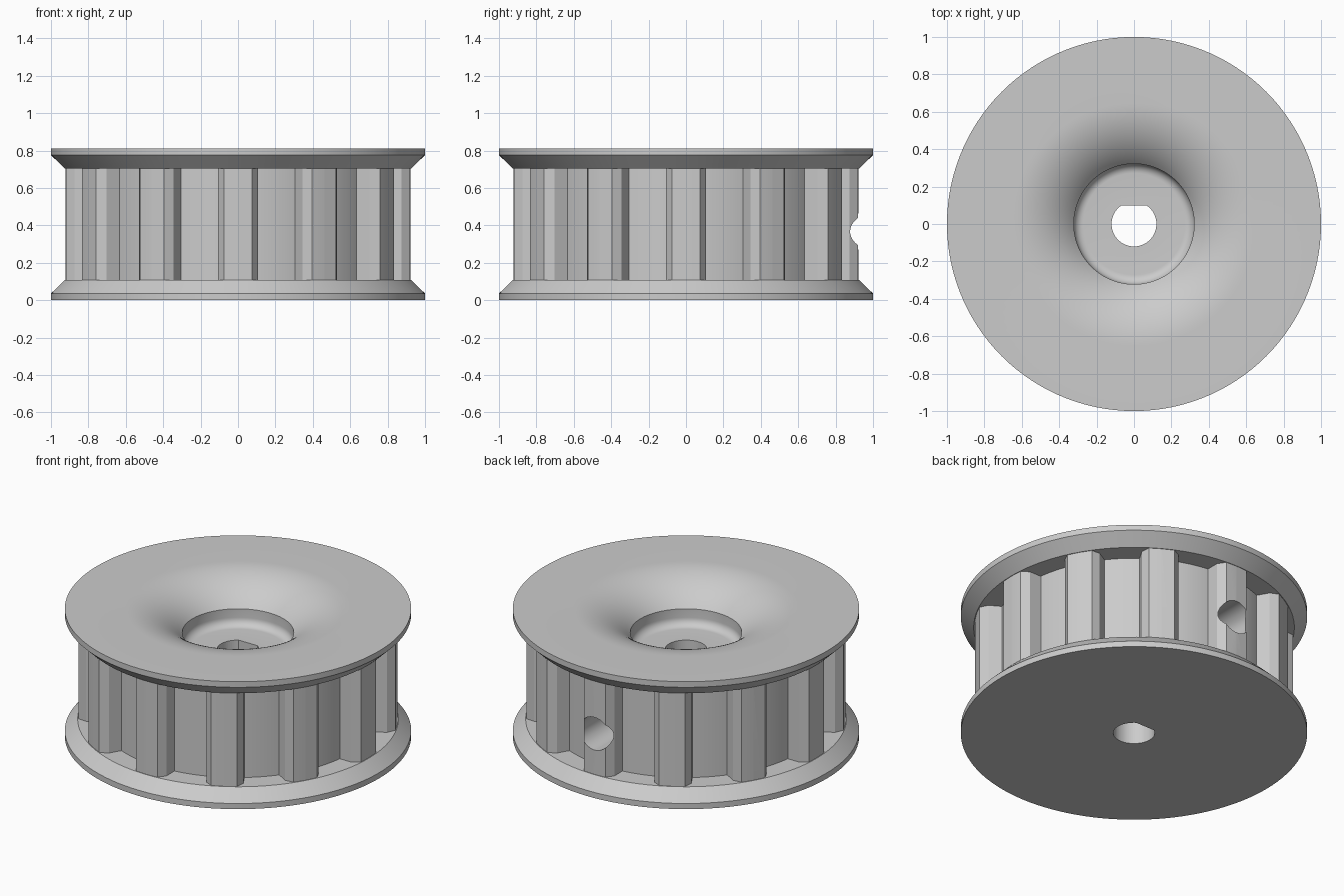
import bpy, bmesh, math
from mathutils import Matrix, Vector

cube = bpy.data.objects.get("Cube")
if cube:
    bpy.data.objects.remove(cube, do_unlink=True)

HEIGHT, RIM, LEDGE = 0.812, 0.036, 0.108
ROOT_R, TIP_R, FLANGE_R = 0.80, 0.923, 0.926
TEETH = 12

grey = bpy.data.materials.new("plain grey")
grey.use_nodes = True
colour = (0.6, 0.6, 0.6, 1)
grey.diffuse_color = colour
grey.node_tree.nodes["Principled BSDF"].inputs["Base Color"].default_value = colour


def finish(name, bm):
    bmesh.ops.recalc_face_normals(bm, faces=bm.faces)
    mesh = bpy.data.meshes.new(name)
    bm.to_mesh(mesh)
    bm.free()
    mesh.materials.append(grey)
    obj = bpy.data.objects.new(name, mesh)
    bpy.context.collection.objects.link(obj)
    return obj


def lathe(name, profile, steps):
    bm = bmesh.new()
    verts = [bm.verts.new((r, 0, z)) for r, z in profile]
    edges = [bm.edges.new(pair) for pair in zip(verts, verts[1:])]
    bmesh.ops.spin(bm, geom=verts + edges, cent=(0, 0, 0), axis=(0, 0, 1),
                   angle=math.tau, steps=steps, use_duplicate=False)
    bmesh.ops.remove_doubles(bm, verts=bm.verts, dist=1e-5)
    return finish(name, bm)


def prisms(name, outlines, z0, z1):
    bm = bmesh.new()
    for outline in outlines:
        face = bm.faces.new([bm.verts.new((x, y, z0)) for x, y in outline])
        top = bmesh.ops.extrude_face_region(bm, geom=[face])["geom"]
        bmesh.ops.translate(bm, vec=(0, 0, z1 - z0),
                            verts=[v for v in top if isinstance(v, bmesh.types.BMVert)])
    return finish(name, bm)


def arc(cx, cy, radius, start, end, steps):
    angles = [math.radians(start + (end - start) * i / steps) for i in range(steps + 1)]
    return [(cx + radius * math.cos(a), cy + radius * math.sin(a)) for a in angles]


def combine(target, tool, operation):
    mod = target.modifiers.new(tool.name, "BOOLEAN")
    mod.operation, mod.solver, mod.object = operation, "EXACT", tool
    bpy.context.view_layer.update()
    graph = bpy.context.evaluated_depsgraph_get()
    result = bpy.data.meshes.new_from_object(target.evaluated_get(graph))
    target.modifiers.clear()
    target.data = result
    bpy.data.objects.remove(tool, do_unlink=True)


# Spool body: two bevelled flanges, drum, dished top and filleted recess
DISH_R, DISH_START, RECESS_R, FLOOR, FILLET = 0.43, 0.65, 0.322, 0.555, 0.05
dish_end = 90 + math.degrees(math.asin((DISH_START - RECESS_R) / DISH_R))
profile = [(0, 0), (1, 0), (1, RIM), (FLANGE_R, LEDGE), (ROOT_R, LEDGE),
           (ROOT_R, HEIGHT - LEDGE), (FLANGE_R, HEIGHT - LEDGE), (1, HEIGHT - RIM), (1, HEIGHT)]
profile += arc(DISH_START, HEIGHT - DISH_R, DISH_R, 90, dish_end, 14)
profile += arc(RECESS_R - FILLET, FLOOR + FILLET, FILLET, 0, -90, 8)
profile += [(0, FLOOR)]
pulley = lathe("pulley_body", profile, 120)

# Belt teeth with chamfered corners, run slightly into both flanges
side = [(0.107, 0.76), (0.107, 0.873), (0.075, TIP_R - 0.004)]
tooth = side + [(0, TIP_R)] + [(-x, y) for x, y in reversed(side)]
turns = [Matrix.Rotation(math.tau * i / TEETH, 2) for i in range(TEETH)]
teeth = prisms("belt_teeth", [[turn @ Vector(p) for p in tooth] for turn in turns],
               LEDGE - 0.01, HEIGHT - LEDGE + 0.01)
combine(pulley, teeth, "UNION")

# D-shaped shaft bore
BORE_R, FLAT_Y = 0.12, 0.10
corner = math.degrees(math.asin(FLAT_Y / BORE_R))
bore = prisms("shaft_bore", [arc(0, 0, BORE_R, 180 - corner, 360 + corner, 48)], -0.1, 0.7)
combine(pulley, bore, "DIFFERENCE")

# Set screw hole from the back into the bore
screw = prisms("screw_hole", [arc(0, 0, 0.104, 0, 352.5, 47)], 0.05, 1.1)
screw.data.transform(Matrix.Translation((0, 0, 0.367)) @ Matrix.Rotation(-math.pi / 2, 4, "X"))
combine(pulley, screw, "DIFFERENCE")

bpy.ops.object.select_all(action="DESELECT")
pulley.select_set(True)
bpy.context.view_layer.objects.active = pulley
bpy.ops.object.shade_smooth_by_angle(angle=math.radians(25))
